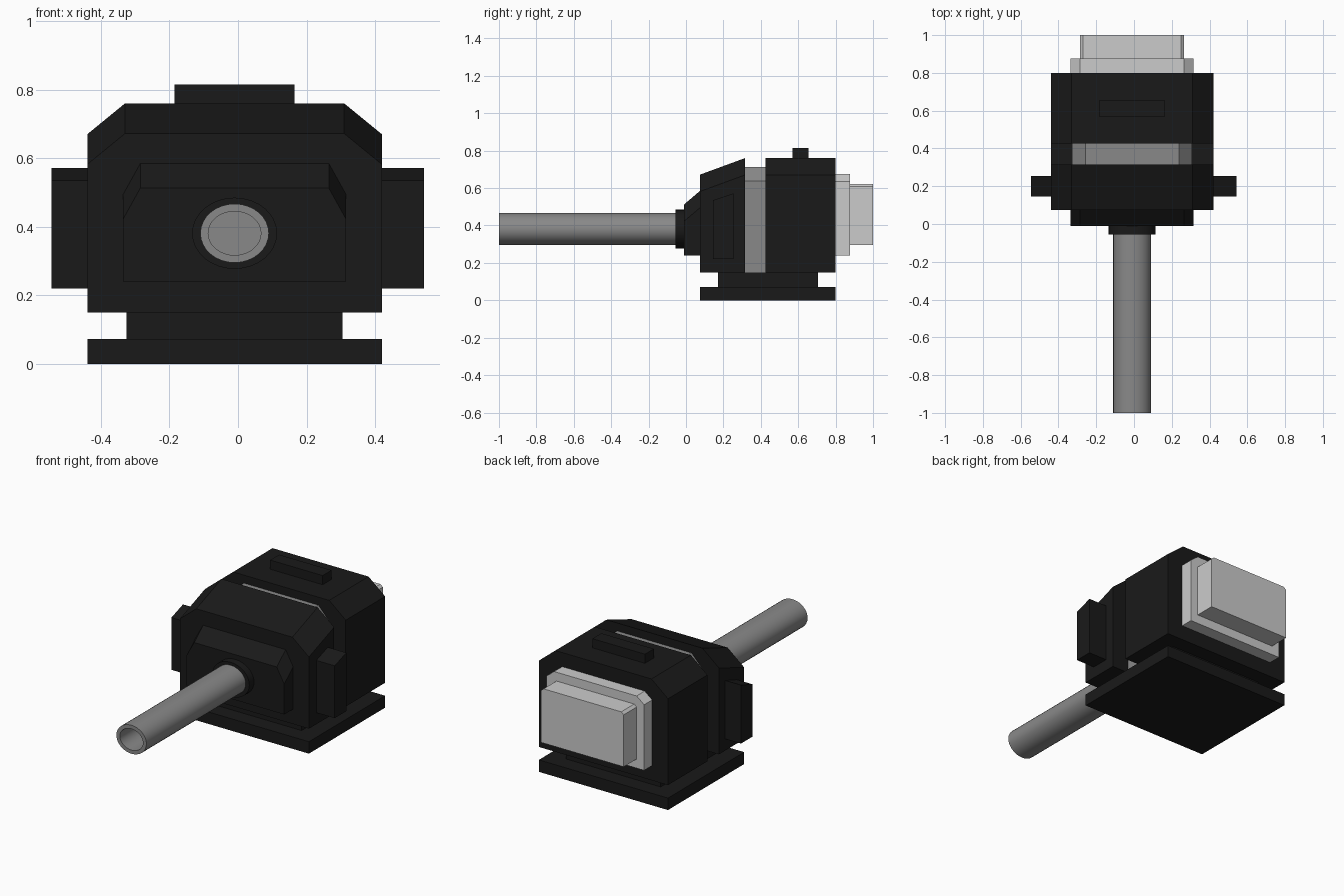
import bpy, bmesh, math

if "Cube" in bpy.data.objects:
    bpy.data.objects.remove(bpy.data.objects["Cube"])

CX = -0.01  # the plug sits slightly left of centre


def material(name, value):
    m = bpy.data.materials.new(name)
    m.diffuse_color = (value, value, value, 1)
    m.use_nodes = True
    m.node_tree.nodes["Principled BSDF"].inputs["Base Color"].default_value = m.diffuse_color
    return m


black = material("black_plastic", 0.01)
cable_grey = material("cable_grey", 0.25)


def loft(name, sections, mat=None):
    """Skin a list of matching cross-sections and cap both ends."""
    bm = bmesh.new()
    rings = [[bm.verts.new(p) for p in s] for s in sections]
    for a, b in zip(rings, rings[1:]):
        for i in range(len(a)):
            j = (i + 1) % len(a)
            bm.faces.new((a[i], a[j], b[j], b[i]))
    bm.faces.new(rings[0])
    bm.faces.new(rings[-1])
    bmesh.ops.recalc_face_normals(bm, faces=bm.faces)
    mesh = bpy.data.meshes.new(name)
    bm.to_mesh(mesh)
    bm.free()
    ob = bpy.data.objects.new(name, mesh)
    bpy.context.collection.objects.link(ob)
    if mat:
        mesh.materials.append(mat)
    return ob


def arch(y, half, z0, z1, cx=0.0, cz=0.0):
    """Rectangle in xz with chamfered top corners."""
    pts = [(-half, z0), (half, z0), (half, z1 - cz), (half - cx, z1),
           (-half + cx, z1), (-half, z1 - cz)]
    return [(CX + x, y, z) for x, z in pts]


def box(name, x0, x1, y0, y1, z0, z1, mat=black):
    def section(y):
        return [(x0, y, z0), (x1, y, z0), (x1, y, z1), (x0, y, z1)]
    return loft(name, [section(y0), section(y1)], mat)


def ellipse(y, rx, rz, n=32):
    return [(CX + rx * math.cos(2 * math.pi * i / n), y,
             0.381 + rz * math.sin(2 * math.pi * i / n)) for i in range(n)]


# base plate and neck
box("base_plate", -0.44, 0.42, 0.075, 0.80, 0, 0.072)
box("base_neck", -0.325, 0.305, 0.17, 0.705, 0.072, 0.15)

# housing: straight rear block, sloping front block, inner core in the gap
loft("rear_housing", [arch(y, 0.43, 0.15, 0.76, 0.11, 0.09)
                      for y in (0.425, 0.80)], black)
loft("front_housing", [arch(0.075, 0.43, 0.15, 0.672, 0.11, 0.09),
                       arch(0.315, 0.43, 0.15, 0.76, 0.11, 0.09)], black)
loft("inner_core", [arch(y, 0.318, 0.15, 0.712, 0.07, 0.075)
                    for y in (0.315, 0.425)], cable_grey)

# front cap and cable collar
loft("front_cap", [arch(-0.01, 0.325, 0.24, 0.513, 0.05, 0.09),
                   arch(0.075, 0.325, 0.24, 0.585, 0.05, 0.09)], black)
collar = loft("cable_collar", [ellipse(-0.055, 0.124, 0.104),
                               ellipse(-0.01, 0.124, 0.104)], black)

# hollow cable
cable = loft("cable", [ellipse(-0.055, 0.1, 0.086), ellipse(-1.0, 0.1, 0.086),
                       ellipse(-1.0, 0.077, 0.064),
                       ellipse(-0.06, 0.077, 0.064)], cable_grey)

# side grips with sloping tops
for side, x0, x1 in (("left", -0.545, -0.44), ("right", 0.42, 0.543)):
    profile = [(0.145, 0.22), (0.255, 0.22), (0.255, 0.572), (0.145, 0.535)]
    loft(side + "_grip", [[(x, y, z) for y, z in profile]
                          for x in (x0, x1)], black)

# top tab
box("top_tab", -0.185, 0.165, 0.57, 0.655, 0.76, 0.815)

# light connector flange and plug
loft("connector_flange", [arch(y, 0.325, 0.24, 0.675, 0.05, 0.04)
                          for y in (0.80, 0.877)])
loft("connector_plug", [arch(y, 0.275, 0.295, 0.622, 0.016, 0.014)
                        for y in (0.877, 1.0)])

# round parts get smooth sides
for ob in (cable, collar):
    bpy.ops.object.select_all(action='DESELECT')
    ob.select_set(True)
    bpy.context.view_layer.objects.active = ob
    bpy.ops.object.shade_smooth_by_angle(angle=math.radians(35))
